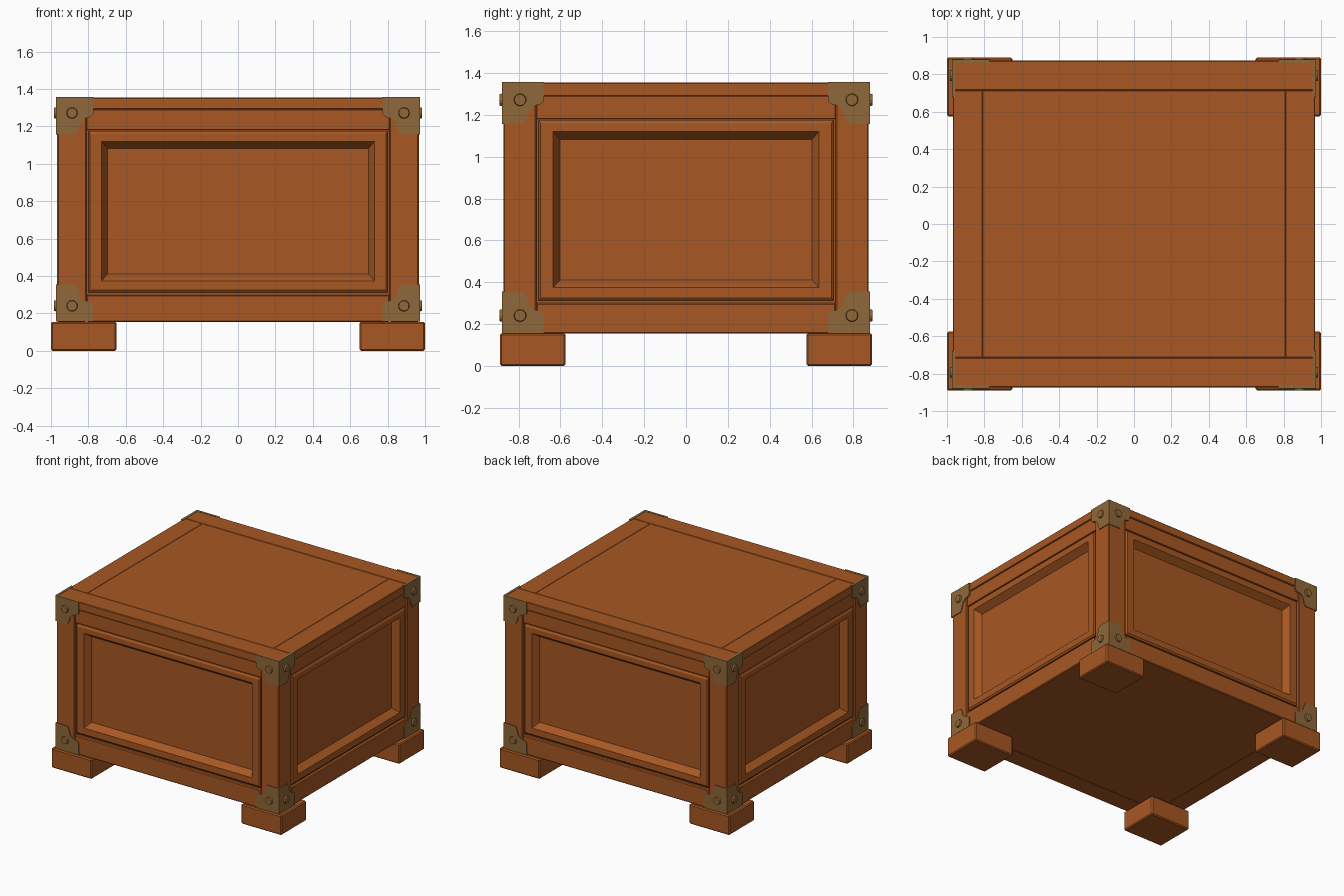
import bpy, bmesh
from mathutils import Matrix, Vector

cube = bpy.data.objects.get("Cube")
if cube:
    bpy.data.objects.remove(cube, do_unlink=True)


def material(name, rgb):
    m = bpy.data.materials.new(name)
    m.use_nodes = True
    m.diffuse_color = (*rgb, 1)
    bsdf = m.node_tree.nodes["Principled BSDF"]
    bsdf.inputs["Base Color"].default_value = (*rgb, 1)
    bsdf.inputs["Roughness"].default_value = 0.7
    return m


WOOD = material("orange_wood", (0.39, 0.096, 0.016))
BRASS = material("aged_brass", (0.275, 0.14, 0.042))

X, Y = 0.967, 0.873            # half sizes of the body
BASE, LID, TOP = 0.155, 1.29, 1.355
PX, PY = 0.81, 0.715           # inner edges of the corner posts
CORNERS = [(sx, sy) for sx in (-1, 1) for sy in (-1, 1)]


def finish(name, bm, mat, bevel=0):
    bmesh.ops.recalc_face_normals(bm, faces=bm.faces)
    mesh = bpy.data.meshes.new(name)
    bm.to_mesh(mesh)
    bm.free()
    mesh.materials.append(mat)
    ob = bpy.data.objects.new(name, mesh)
    bpy.context.collection.objects.link(ob)
    if bevel:
        mod = ob.modifiers.new("soft_edges", "BEVEL")
        mod.width = bevel
        mod.segments = 1
    return ob


def box(name, a, b, bevel=0.006, mat=WOOD):
    a, b = Vector(a), Vector(b)
    bm = bmesh.new()
    bmesh.ops.create_cube(bm, size=1)
    size = [abs(q - p) for p, q in zip(a, b)]
    bmesh.ops.scale(bm, vec=size, verts=bm.verts)
    bmesh.ops.translate(bm, vec=(a + b) / 2, verts=bm.verts)
    return finish(name, bm, mat, bevel)


def panel(name, half, place):
    """Framed panel from nested rectangles: (inset, bottom, top, depth)."""
    rings = [(-0.01, 0.29, 1.19, 0.025), (0.01, 0.313, 1.175, 0.025),
             (0.01, 0.313, 1.175, 0.012), (0.02, 0.325, 1.16, 0.003),
             (0.08, 0.375, 1.12, 0.003), (0.112, 0.41, 1.083, 0.053)]
    bm = bmesh.new()
    loops = []
    for inset, z0, z1, d in rings:
        w = half - inset
        loops.append([bm.verts.new(place(u, d, z))
                      for u, z in ((-w, z0), (w, z0), (w, z1), (-w, z1))])
    for a, b in zip(loops, loops[1:]):
        for i in range(4):
            j = (i + 1) % 4
            bm.faces.new((a[i], a[j], b[j], b[i]))
    bm.faces.new(loops[-1])
    bm.normal_update()
    ob = finish(name, bm, WOOD)
    # the sheet is open, so make it face away from the middle
    f = ob.data.polygons[-1]
    if f.normal.dot(Vector((f.center.x, f.center.y, 0))) < 0:
        ob.data.flip_normals()


# Core and underside
box("body_core", (-X + 0.06, -Y + 0.06, BASE + 0.02),
    (X - 0.06, Y - 0.06, LID + 0.03), 0)
box("bottom_board", (-X + 0.03, -Y + 0.03, BASE + 0.002),
    (X - 0.03, Y - 0.03, BASE + 0.06), 0)

# Corner posts and feet
for sx, sy in CORNERS:
    box("corner_post", (sx * PX, sy * PY, BASE), (sx * X, sy * Y, LID))
    box("foot", (sx * 0.65, sy * 0.575, 0), (sx, sy * 0.89, BASE), 0.008)

# Rails and recessed panels on all four sides
for s in (-1, 1):
    box("lower_rail", (-PX, s * PY, BASE), (PX, s * (Y - 0.001), 0.30))
    box("side_lower_rail", (s * PX, -PY, BASE), (s * (X - 0.001), PY, 0.30))
    box("upper_rail", (-PX, s * (Y - 0.05), 1.18), (PX, s * (Y - 0.007), LID), 0.003)
    box("side_upper_rail", (s * (X - 0.05), -PY, 1.18), (s * (X - 0.007), PY, LID), 0.003)
    panel("panel", PX, lambda u, d, z: (u, s * (Y - d), z))
    panel("side_panel", PY, lambda u, d, z: (s * (X - d), u, z))

# Lid boards
box("lid_centre", (-PX, -PY, LID), (PX, PY, TOP - 0.001), 0.003)
for s in (-1, 1):
    box("lid_end_board", (-X, s * PY, LID), (X, s * Y, TOP), 0.005)
    box("lid_side_board", (s * PX, -PY, LID), (s * X, PY, TOP - 0.001), 0.003)

# Stepped corner plates with bolts, on both walls at each corner
OUTLINE = [(0, 0), (0.2, 0), (0.2, 0.09), (0.185, 0.105), (0.15, 0.115),
           (0.128, 0.135), (0.12, 0.17), (0.105, 0.2), (0, 0.2)]


def plate(name, place):
    bm = bmesh.new()
    front = [bm.verts.new(place(u, 0.006, v)) for u, v in OUTLINE]
    back = [bm.verts.new(place(u, -0.012, v)) for u, v in OUTLINE]
    bm.faces.new(front)
    bm.faces.new(back[::-1])
    for i in range(len(OUTLINE)):
        j = (i + 1) % len(OUTLINE)
        bm.faces.new((front[i], back[i], back[j], front[j]))
    finish(name, bm, BRASS)


def bolt(name, centre, axis):
    bm = bmesh.new()
    bmesh.ops.create_cone(bm, cap_ends=True, segments=12, radius1=0.033,
                          radius2=0.027, depth=0.024)
    turn = Vector((0, 0, 1)).rotation_difference(Vector(axis)).to_matrix().to_4x4()
    bmesh.ops.transform(bm, matrix=Matrix.Translation(centre) @ turn, verts=bm.verts)
    finish(name, bm, BRASS)


for sx, sy in CORNERS:
    for z0, sz in ((BASE + 0.001, 1), (TOP + 0.002, -1)):
        ex, ey = X + 0.006, Y + 0.006
        plate("corner_plate", lambda u, d, v: (sx * (ex - u), sy * (Y + d), z0 + sz * v))
        plate("side_corner_plate", lambda u, d, v: (sx * (X + d), sy * (ey - u), z0 + sz * v))
        zb = z0 + sz * 0.085
        bolt("bolt", (sx * (X - 0.08), sy * (Y + 0.006), zb), (0, sy, 0))
        bolt("side_bolt", (sx * (X + 0.006), sy * (Y - 0.08), zb), (sx, 0, 0))
